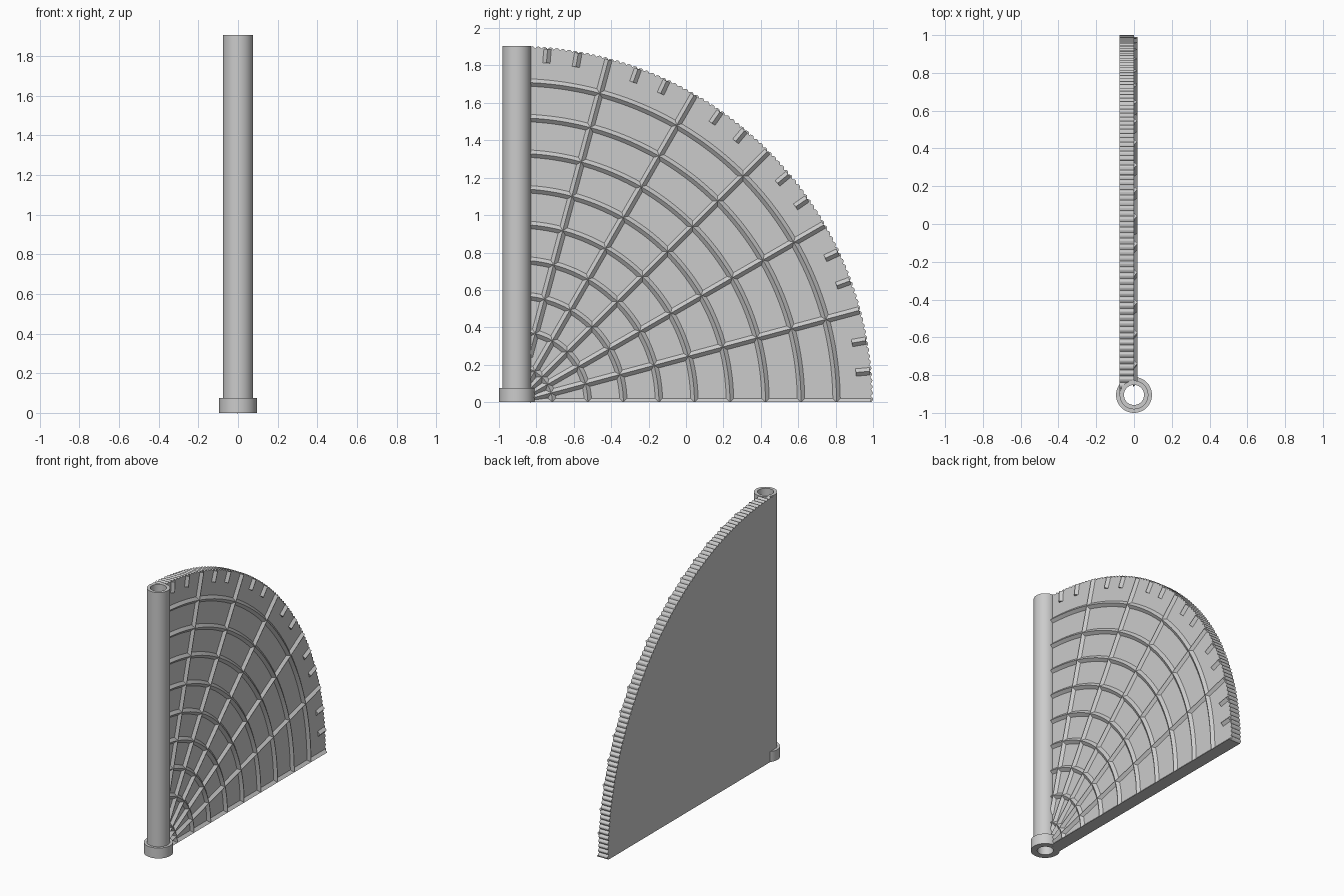
import bpy, bmesh
from math import sin, cos, acos, pi, radians

if "Cube" in bpy.data.objects:
    bpy.data.objects.remove(bpy.data.objects["Cube"], do_unlink=True)

AXIS_Y = -0.905      # hinge axis, also the centre of the quarter disc
RADIUS = 1.905
BACK, FACE = -0.076, 0.0
RIB_W, RIB_H = 0.02, 0.018
BORE = 0.053
START = 0.065        # ribs begin inside the tube wall

grey = bpy.data.materials.new("plain grey")
grey.use_nodes = True
grey.diffuse_color = (0.6, 0.6, 0.6, 1)
grey.node_tree.nodes["Principled BSDF"].inputs["Base Color"].default_value = (0.6, 0.6, 0.6, 1)


def finish(name, bm, smooth=False):
    bmesh.ops.recalc_face_normals(bm, faces=bm.faces)
    mesh = bpy.data.meshes.new(name)
    bm.to_mesh(mesh)
    bm.free()
    mesh.materials.append(grey)
    obj = bpy.data.objects.new(name, mesh)
    bpy.context.collection.objects.link(obj)
    if smooth:
        bpy.ops.object.select_all(action='DESELECT')
        obj.select_set(True)
        bpy.context.view_layer.objects.active = obj
        bpy.ops.object.shade_smooth_by_angle(angle=radians(35))
    return obj


def polar(x, r, a):
    return (x, AXIS_Y + r * cos(a), r * sin(a))


def sweep(bm, sections):
    """Skin a row of closed cross-sections and cap both ends."""
    rows = [[bm.verts.new(p) for p in s] for s in sections]
    n = len(rows[0])
    for a, b in zip(rows, rows[1:]):
        for i in range(n):
            bm.faces.new((a[i], a[(i + 1) % n], b[(i + 1) % n], b[i]))
    bm.faces.new(rows[0])
    bm.faces.new(rows[-1][::-1])


def pipe(name, outer, inner, height):
    bm = bmesh.new()
    n = 64
    loops = []
    for r, z in ((outer, 0), (outer, height), (inner, height), (inner, 0)):
        loops.append([bm.verts.new((r * cos(2 * pi * i / n), AXIS_Y + r * sin(2 * pi * i / n), z))
                      for i in range(n)])
    for k in range(4):
        a, b = loops[k], loops[(k + 1) % 4]
        for i in range(n):
            bm.faces.new((a[i], a[(i + 1) % n], b[(i + 1) % n], b[i]))
    return finish(name, bm, True)


def straight_rib(bm, angle, r0, r1):
    a = radians(angle)
    low = 0 if angle == 0 else -RIB_W     # the lowest rib is cut at the base
    rows = []
    for r in (r0, r1):
        row = []
        for x, s in ((FACE - 0.005, low), (FACE, low), (FACE + RIB_H, 0), (FACE, RIB_W), (FACE - 0.005, RIB_W)):
            _, y, z = polar(x, r, a)
            row.append((x, y - s * sin(a), z + s * cos(a)))
        rows.append(row)
    if angle == 0:
        rows = [[p for i, p in enumerate(row) if i != 1] for row in rows]
    sweep(bm, rows)


# Hinge tube and its foot collar
pipe("hinge_tube", 0.076, BORE, RADIUS)
pipe("foot_collar", 0.095, BORE, 0.075)

# Quarter disc with a scalloped rim, one bump per degree
bm = bmesh.new()
outline = [(AXIS_Y, 0)]
steps = 6
for i in range(90 * steps + 1):
    bump = abs(sin(pi * i / steps))
    outline.append(polar(0, RADIUS - 0.011 + 0.011 * bump, radians(i / steps))[1:])
sweep(bm, [[(x, y, z) for y, z in outline] for x in (BACK, FACE)])
disc = finish("quarter_disc", bm)

# Bore through the disc edge
bm = bmesh.new()
bmesh.ops.create_cone(bm, cap_ends=True, segments=64, radius1=BORE, radius2=BORE, depth=3)
bmesh.ops.translate(bm, verts=bm.verts, vec=(0, AXIS_Y, 1))
cutter = finish("bore_cutter", bm)
cutter.hide_render = True
cutter.hide_set(True)
cut = disc.modifiers.new("bore", 'BOOLEAN')
cut.operation = 'DIFFERENCE'
cut.solver = 'EXACT'
cut.object = cutter

# Radial ribs every fifteen degrees
bm = bmesh.new()
for angle in range(0, 90, 15):
    straight_rib(bm, angle, START / cos(radians(angle)), RADIUS - 0.01)
finish("radial_ribs", bm)

# Short rim ticks every five degrees between the radial ribs
bm = bmesh.new()
for angle in range(5, 90, 5):
    if angle % 15:
        straight_rib(bm, angle, RADIUS - 0.085, RADIUS - 0.01)
finish("rim_ticks", bm)

# Concentric ribs, each running from the base to the tube
bm = bmesh.new()
for k in range(1, 10):
    r = 0.19 * k
    end = acos(START / r)
    n = 16 + 6 * k
    profile = ((FACE - 0.005, -RIB_W), (FACE, -RIB_W), (FACE + RIB_H, 0), (FACE, RIB_W), (FACE - 0.005, RIB_W))
    sweep(bm, [[polar(x, r + s, end * i / n) for x, s in profile] for i in range(n + 1)])
finish("ring_ribs", bm, True)
